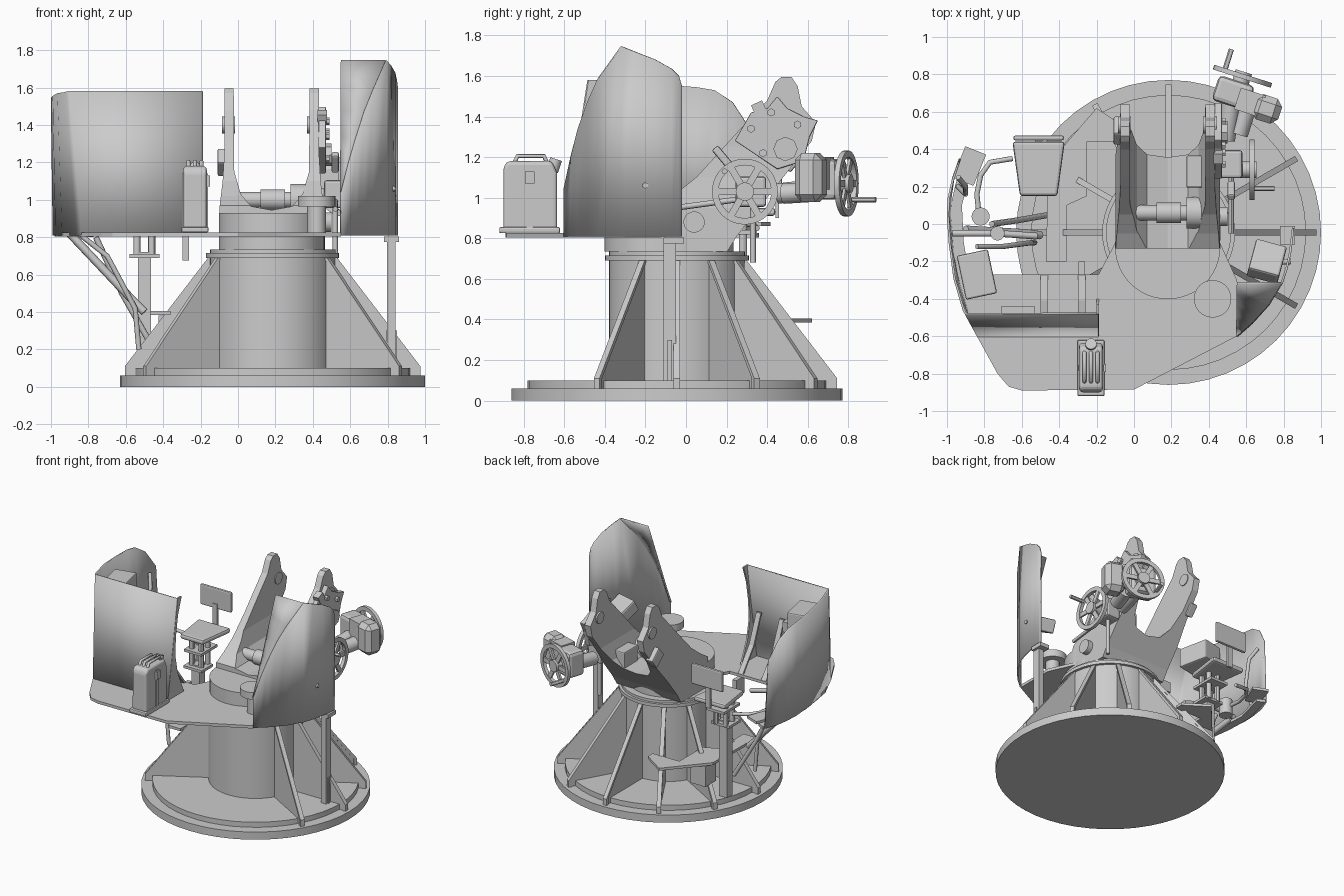
import bpy, bmesh, math
from mathutils import Vector, Matrix

if "Cube" in bpy.data.objects:
    bpy.data.objects.remove(bpy.data.objects["Cube"])

CX, CY = 0.185, -0.045


def finish(name, bm, smooth=False, bevel=0, seg=2, thick=0):
    bmesh.ops.recalc_face_normals(bm, faces=bm.faces)
    me = bpy.data.meshes.new(name)
    bm.to_mesh(me)
    bm.free()
    o = bpy.data.objects.new(name, me)
    bpy.context.collection.objects.link(o)
    if smooth:
        bpy.ops.object.select_all(action='DESELECT')
        o.select_set(True)
        bpy.context.view_layer.objects.active = o
        bpy.ops.object.shade_smooth_by_angle(angle=math.radians(30))
    if thick:
        m = o.modifiers.new("thickness", 'SOLIDIFY')
        m.thickness, m.offset = thick, 0
    if bevel:
        m = o.modifiers.new("bevel", 'BEVEL')
        m.width, m.segments = bevel, seg
    return o


def prism(name, poly, axis, a, b, **kw):
    # polygon in (y,z), (x,z) or (x,y), extruded along axis from a to b
    put = {'x': lambda u, v, t: (t, u, v), 'y': lambda u, v, t: (u, t, v), 'z': lambda u, v, t: (u, v, t)}[axis]
    bm = bmesh.new()
    lo = [bm.verts.new(put(u, v, a)) for u, v in poly]
    hi = [bm.verts.new(put(u, v, b)) for u, v in poly]
    bm.faces.new(lo)
    bm.faces.new(hi)
    for i in range(len(poly)):
        j = (i + 1) % len(poly)
        bm.faces.new((lo[i], lo[j], hi[j], hi[i]))
    return finish(name, bm, **kw)


def box(name, c, s, rot=(0, 0, 0), **kw):
    o = prism(name, [(-s[0]/2, -s[1]/2), (s[0]/2, -s[1]/2), (s[0]/2, s[1]/2), (-s[0]/2, s[1]/2)],
              'z', -s[2]/2, s[2]/2, **kw)
    o.location, o.rotation_euler = c, [math.radians(r) for r in rot]
    return o


def frame(p, d):
    return Matrix.Translation(p) @ Vector(d).to_track_quat('Z', 'Y').to_matrix().to_4x4()


def cyl(name, p, q, r, n=32):
    p, q = Vector(p), Vector(q)
    bm = bmesh.new()
    bmesh.ops.create_cone(bm, cap_ends=True, segments=n, radius1=r, radius2=r,
                          depth=(q - p).length, matrix=frame((p + q) / 2, q - p))
    return finish(name, bm, smooth=n > 8)


def tube(name, pts, r):
    cu = bpy.data.curves.new(name, 'CURVE')
    cu.dimensions, cu.bevel_depth, cu.bevel_resolution, cu.use_fill_caps = '3D', r, 2, True
    sp = cu.splines.new('POLY')
    sp.points.add(len(pts) - 1)
    for s, p in zip(sp.points, pts):
        s.co = (*p, 1)
    bpy.context.collection.objects.link(bpy.data.objects.new(name, cu))


def sheet(name, bottom, top):
    # ruled plate between two polylines
    bm = bmesh.new()
    cols = [(bm.verts.new(b), bm.verts.new(t)) for b, t in zip(bottom, top)]
    for c, d in zip(cols, cols[1:]):
        bm.faces.new((c[0], d[0], d[1], c[1]))
    return finish(name, bm, smooth=True, thick=0.012)


def wheel(name, c, d, r, handle):
    # flat-rimmed wheel with six spokes and a grip
    M = frame(c, d)
    bm = bmesh.new()
    prof = [(r, -.013), (r, .013), (r - .032, .013), (r - .032, -.013)]
    rings = [[bm.verts.new(M @ Vector((q * math.cos(a), q * math.sin(a), z))) for q, z in prof]
             for a in (i * math.tau / 40 for i in range(40))]
    for i, ring in enumerate(rings):
        nxt = rings[(i + 1) % 40]
        for k in range(4):
            bm.faces.new((ring[k], ring[(k + 1) % 4], nxt[(k + 1) % 4], nxt[k]))
    finish(name + "_rim", bm, smooth=True)
    cyl(name + "_hub", M @ Vector((0, 0, -.07)), M @ Vector((0, 0, .025)), .045, n=20)
    for i in range(6):
        s = box(name + "_spoke", (0, 0, 0), (r - .02, .034, .014))
        s.matrix_world = M @ Matrix.Rotation(i * math.pi / 3, 4, 'Z') @ Matrix.Translation((r / 2, 0, 0))
    p = M @ Vector((handle[0], handle[1], 0))
    cyl(name + "_grip", p, p + Vector(d).normalized() * .12, .014, n=12)


# stepped base, column and flanges
for nm, r, z0, z1 in (("base_disc", .815, 0, .06), ("base_step", .735, .06, .1), ("column", .335, .1, .69),
                      ("lower_flange", .355, .69, .715), ("upper_flange", .335, .715, .735), ("neck", .28, .735, .82)):
    cyl(nm, (CX, CY, z0), (CX, CY, z1), r, n=48)

# radial gussets
for a in (0, 30, 60, 90, 120, 150, 180, 210, 330):
    g = prism("gusset", [(.3, .06), (.79, .06), (.79, .11), (.345, .69), (.3, .69)], 'y', -.01, .01)
    f = prism("gusset_flange", [(.79, .06), (.79, .11), (.345, .69), (.325, .69), (.765, .11), (.765, .06)], 'y', -.016, .016)
    for o in (g, f):
        o.location, o.rotation_euler = (CX, CY, 0), (0, 0, math.radians(a))

# deck plate
prism("deck", [(-.6, -.89), (0, -.885), (.55, -.6), (.55, -.3), (.46, -.1), (-.1, -.1), (-.19, -.27), (-.95, -.27),
               (-.93, -.4), (-.84, -.6), (-.73, -.8), (-.67, -.87)], 'z', .803, .825)
prism("deck_side_strip", [(-.95, -.28), (-.975, -.1), (-.98, .1), (-.92, .36), (-.86, .33), (-.92, .1), (-.91, -.1), (-.88, -.28)],
      'z', .803, .825)
box("deck_bracket", (-.28, -.25, .74), (.035, .1, .13))

# left shield with return flange
sheet("left_shield",
      [(-.19, -.6, .81), (-.835, -.6, .81), (-.86, -.55, .81), (-.89, -.48, .81), (-.935, -.33, .81), (-.97, -.15, .81),
       (-.985, .05, .81), (-.98, .15, .81), (-.965, .25, .81), (-.93, .35, .81)],
      [(-.19, -.48, 1.58), (-.9, -.48, 1.58), (-.91, -.46, 1.58), (-.925, -.41, 1.575), (-.96, -.29, 1.57), (-.985, -.1, 1.555),
       (-.995, .05, 1.545), (-.99, .14, 1.53), (-.97, .23, 1.47), (-.94, .32, 1.33)])
prism("shield_return", [(-.6, .82), (-.48, 1.58), (-.43, 1.58), (-.475, 1.45), (-.5, 1.3), (-.51, 1.15), (-.48, 1), (-.4, .82)],
      'x', -.2, -.188)
for x in (-.28, -.48):
    prism("shield_strap", [(-.27, .82), (-.41, 1), (-.5, 1.22), (-.515, 1.22), (-.43, 1), (-.29, .82)], 'x', x - .02, x + .02)
box("shield_box", (-.84, -.27, 1.42), (.17, .24, .15), (0, 0, 12), bevel=.01)
box("shield_small_box", (-.62, -.47, 1.2), (.18, .06, .08))
tube("shield_rail", [(-.94, .25, 1.3), (-.9, .2, 1.22), (-.9, .16, 1.0), (-.94, .2, .83)], .014)

# right shield with folded sloping corner
edge = [(.55, -.6, 1.04), (.59, -.565, 1.2), (.63, -.53, 1.335), (.675, -.48, 1.475), (.72, -.43, 1.585), (.79, -.315, 1.745),
        (.815, -.24, 1.715), (.835, -.15, 1.68), (.845, -.07, 1.635), (.849, -.035, 1.6), (.85, -.02, 1.55)]
sheet("right_shield", [(x, y, .81) for x, y, z in edge], edge)
sheet("right_shield_fold", edge[:6], [(.55, -.59 + .055 * i, 1.05 + .139 * i) for i in range(6)])
box("right_post", (.82, -.08, .45), (.045, .06, .7))
box("right_post_foot", (.82, -.08, .2), (.06, .02, .2))
box("right_post_head", (.82, -.06, .79), (.08, .1, .03))
box("right_pad", (.71, -.2, 1.09), (.17, .19, .1), (-30, 0, -15), bevel=.012)
tube("right_pad_bracket", [(.66, -.21, 1.06), (.84, -.2, 1.06)], .015)

# cradle: U-shaped front profile intersected with the side profile
half = [(.28, .735), (.28, .95), (.262, 1.1), (.253, 1.25), (.253, 1.6), (.203, 1.6), (.2, 1.15), (.165, 1.03), (.11, .965), (0, .945)]
u = [(.18 + x, z) for x, z in half] + [(.18 - x, z) for x, z in reversed(half[:-1])]
cradle = prism("cradle", u, 'y', -.33, .7)
side = prism("cradle_side_cutter", [(-.13, .73), (-.13, .97), (-.05, 1.02), (.05, 1.1), (.25, 1.32), (.4, 1.48), (.44, 1.57), (.47, 1.595),
                                    (.52, 1.595), (.55, 1.55), (.57, 1.45), (.64, 1.37), (.62, 1.28), (.25, .81), (.2, .73)], 'x', -.3, .7)
m = cradle.modifiers.new("shape", 'BOOLEAN')
m.operation, m.object, m.solver = 'INTERSECT', side, 'EXACT'
side.hide_render = True
side.hide_set(True)
cyl("turntable", (.18, -.12, .735), (.18, -.12, .93), .282, n=48)
for x in (-.05, .405):
    cyl("trunnion_cap", (x - .035, .53, 1.4), (x + .035, .53, 1.4), .045, n=24)
box("arm_lug", (-.08, .5, 1.2), (.06, .12, .1), (-40, 0, 0), bevel=.01)

# parts between the arms
cyl("cross_shaft", (-.03, .06, 1.0), (.4, .06, 1.0), .042)
cyl("shaft_sleeve", (.12, .06, 1.0), (.25, .06, 1.0), .055)
cyl("shaft_drum", (.28, .06, 1.0), (.37, .06, 1.0), .085)
box("arm_box", (.33, .28, 1.02), (.1, .17, .13), bevel=.008)
cyl("pivot_stem", (.42, -.4, .82), (.42, -.4, .97), .05)
cyl("pivot_cap", (.42, -.4, .965), (.42, -.4, 1.02), .1)
cyl("side_boss", (.44, .04, .88), (.5, .04, .88), .052)

# elevation and training gear
prism("gear_plate", [(.24, 1.28), (.32, 1.42), (.4, 1.44), (.45, 1.5), (.5, 1.44), (.58, 1.4), (.65, 1.38), (.61, 1.3), (.58, 1.18), (.45, 1.14)],
      'x', .43, .47, bevel=.006)
cyl("gear_boss", (.46, .49, 1.24), (.5, .49, 1.24), .06, n=8)
for y, z in ((.32, 1.34), (.42, 1.42), (.55, 1.36), (.38, 1.22)):
    cyl("gear_bolt", (.43, y, z), (.49, y, z), .02, n=6)
box("sight_bracket", (.45, .36, 1.44), (.05, .06, .06), (25, 0, 0))
cyl("train_shaft", (.43, .3, 1.03), (.63, .3, 1.03), .03)
box("train_gearbox", (.52, .32, 1.03), (.12, .15, .15), bevel=.015)
box("train_lever", (.52, .18, 1.2), (.04, .12, .04), (-50, 0, 0), bevel=.01)
cyl("vertical_shaft", (.52, .33, .68), (.52, .33, 1.0), .014, n=16)
cyl("gear_link", (.52, -.05, .95), (.52, .32, 1.0), .014, n=12)
wheel("train_wheel", (.63, .29, 1.03), (1, 0, 0), .162, (-.1, .1))
cyl("elevation_shaft", (.49, .45, 1.02), (.53, .7, 1.05), .05)
box("elevation_gearbox", (.53, .7, 1.09), (.2, .14, .2), (0, 0, -18), bevel=.025)
box("elevation_housing", (.71, .615, 1.1), (.15, .14, .24), (0, 0, -18), bevel=.035, seg=1)
box("elevation_bridge", (.62, .65, 1.12), (.14, .12, .16), (0, 0, -18))
cyl("elevation_stub", (.56, .48, 1.02), (.61, .64, 1.03), .05)
wheel("elevation_wheel", (.58, .79, 1.07), (.3, .95, 0), .162, (.1, -.08))

# seat on sprung post
prism("seat", [(-.65, .44), (-.37, .44), (-.41, .15), (-.61, .15)], 'z', .91, .95, bevel=.015)
box("seat_back", (-.51, .46, 1.14), (.27, .025, .16), bevel=.01)
box("seat_back_stem", (-.51, .45, 1.0), (.04, .018, .2))
box("seat_post", (-.5, .22, .42), (.07, .07, .6))
box("seat_bracket", (-.5, .22, .7), (.16, .14, .02))
box("seat_lower_plate", (-.5, .25, .83), (.15, .2, .02))
for x in (-.54, -.46):
    for y in (.2, .28):
        cyl("seat_spring", (x, y, .7), (x, y, .92), .02, n=12)

# foot plate and braces below the seat
prism("foot_plate", [(-.02, .5), (-.2, .62), (-.46, .32), (-.47, -.2), (-.36, -.2), (-.36, .1), (-.25, .15), (-.25, .44), (-.02, .44)],
      'z', .385, .405)
box("foot_box", (-.36, .3, .3), (.13, .13, .16))
tube("brace_a", [(-.9, -.03, .82), (-.57, -.05, .47), (-.5, -.06, .4)], .022)
tube("brace_b", [(-.76, .0, .8), (-.62, .02, .5), (-.45, .05, .2)], .016)
tube("brace_c", [(-.84, -.12, .81), (-.7, -.12, .7), (-.55, -.1, .42), (-.53, -.1, .2)], .014)
tube("foot_rail", [(-.83, .06, .87), (-.84, .16, .87), (-.82, .26, .87), (-.77, .33, .87), (-.65, .35, .85)], .014)
box("foot_pedal", (-.88, .31, .87), (.12, .18, .02), (0, 0, -22))
cyl("pedal_pivot", (-.82, .04, .8), (-.82, .04, .92), .048)
tube("pedal_lever", [(-.97, -.05, .88), (-.73, -.05, .9), (-.52, -.065, .84)], .018)
cyl("pedal_knob", (-.73, -.05, .85), (-.73, -.05, .93), .038)

# fuel can with handles, cap and strap
prism("can_body", [(-.9, .84), (-.635, .84), (-.635, 1.12), (-.66, 1.18), (-.88, 1.18), (-.9, 1.15)], 'x', -.293, -.167, bevel=.025, seg=3)
for x in (-.265, -.23, -.195):
    tube("can_handle", [(x, -.68, 1.16), (x, -.7, 1.205), (x, -.83, 1.205), (x, -.85, 1.16)], .011)
cyl("can_cap", (-.23, -.66, 1.13), (-.23, -.64, 1.19), .03, n=16)
box("can_tray", (-.23, -.77, .84), (.145, .3, .03), bevel=.008)
for x in (-.296, -.164):
    box("can_strap", (x, -.77, .99), (.008, .03, .3))
box("can_buckle", (-.158, -.77, 1.1), (.016, .045, .06))
